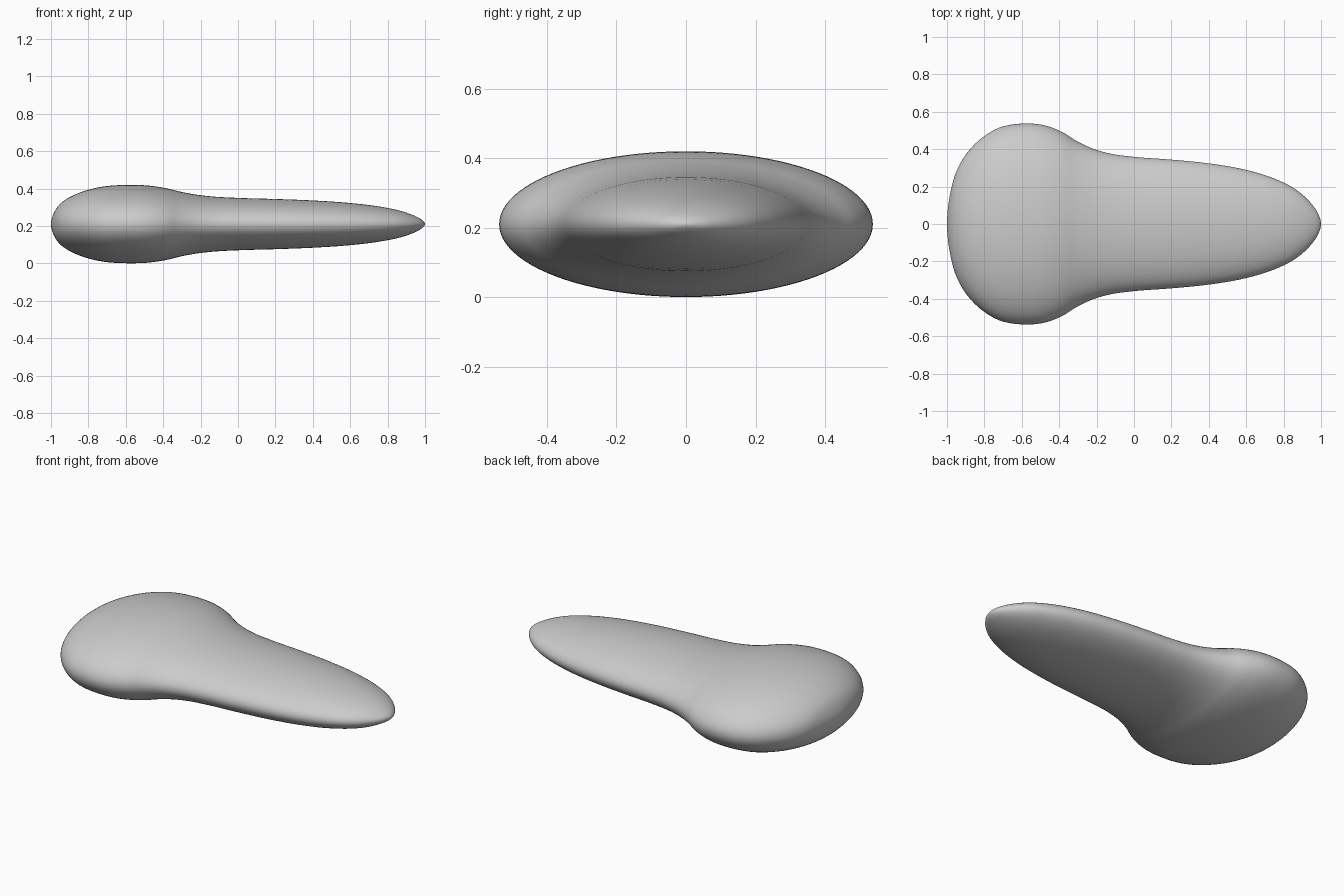
import bpy, bmesh
from math import sin, cos, tau
from mathutils import Vector

if "Cube" in bpy.data.objects:
    bpy.data.objects.remove(bpy.data.objects["Cube"])

# Half-width outline along x, from the bulbous end to the tapered tip
PROFILE = [(-1, 0), (-.985, .15), (-.95, .28), (-.90, .37), (-.82, .455), (-.72, .515),
           (-.595, .537), (-.48, .528), (-.39, .495), (-.30, .44), (-.22, .403), (-.12, .375),
           (0, .359), (.2, .344), (.4, .324), (.6, .289), (.75, .243),
           (.87, .181), (.95, .107), (.987, .05), (1, 0)]
FLATNESS = 0.39
CENTRE_Z = 0.21
SIDES = 96


def smooth_outline(points, steps=5):
    """Chord-length spline; mirrored ghost points keep both ends round."""
    p = [Vector(q) for q in points]
    p = [Vector((p[1].x, -p[1].y))] + p + [Vector((p[-2].x, -p[-2].y))]
    out = []
    for a, b, c, d in zip(p, p[1:], p[2:], p[3:]):
        l0, l1, l2 = (b - a).length, (c - b).length, (d - c).length
        m1 = ((b - a) / l0 * l1 + (c - b) / l1 * l0) / (l0 + l1) * l1
        m2 = ((c - b) / l1 * l2 + (d - c) / l2 * l1) / (l1 + l2) * l1
        for i in range(steps):
            t = i / steps
            out.append(b * (2*t**3 - 3*t*t + 1) + m1 * (t**3 - 2*t*t + t)
                       + c * (3*t*t - 2*t**3) + m2 * (t**3 - t*t))
    return out + [p[-2]]


# Elliptical rings skinned along the outline
outline = smooth_outline(PROFILE)
bm = bmesh.new()
rings = [[bm.verts.new((q.x, q.y * cos(tau * k / SIDES),
                        CENTRE_Z + FLATNESS * q.y * sin(tau * k / SIDES)))
          for k in range(SIDES)] for q in outline[1:-1]]
for r, s in zip(rings, rings[1:]):
    for k in range(SIDES):
        n = (k + 1) % SIDES
        bm.faces.new((r[k], r[n], s[n], s[k]))

# Rounded end poles
for ring, q in ((rings[0], outline[0]), (rings[-1], outline[-1])):
    pole = bm.verts.new((q.x, 0, CENTRE_Z))
    for k in range(SIDES):
        bm.faces.new((pole, ring[k], ring[(k + 1) % SIDES]))
bmesh.ops.recalc_face_normals(bm, faces=bm.faces)

mesh = bpy.data.meshes.new("flattened_body")
bm.to_mesh(mesh)
bm.free()
mesh.shade_smooth()
body = bpy.data.objects.new("flattened_body", mesh)
bpy.context.collection.objects.link(body)
